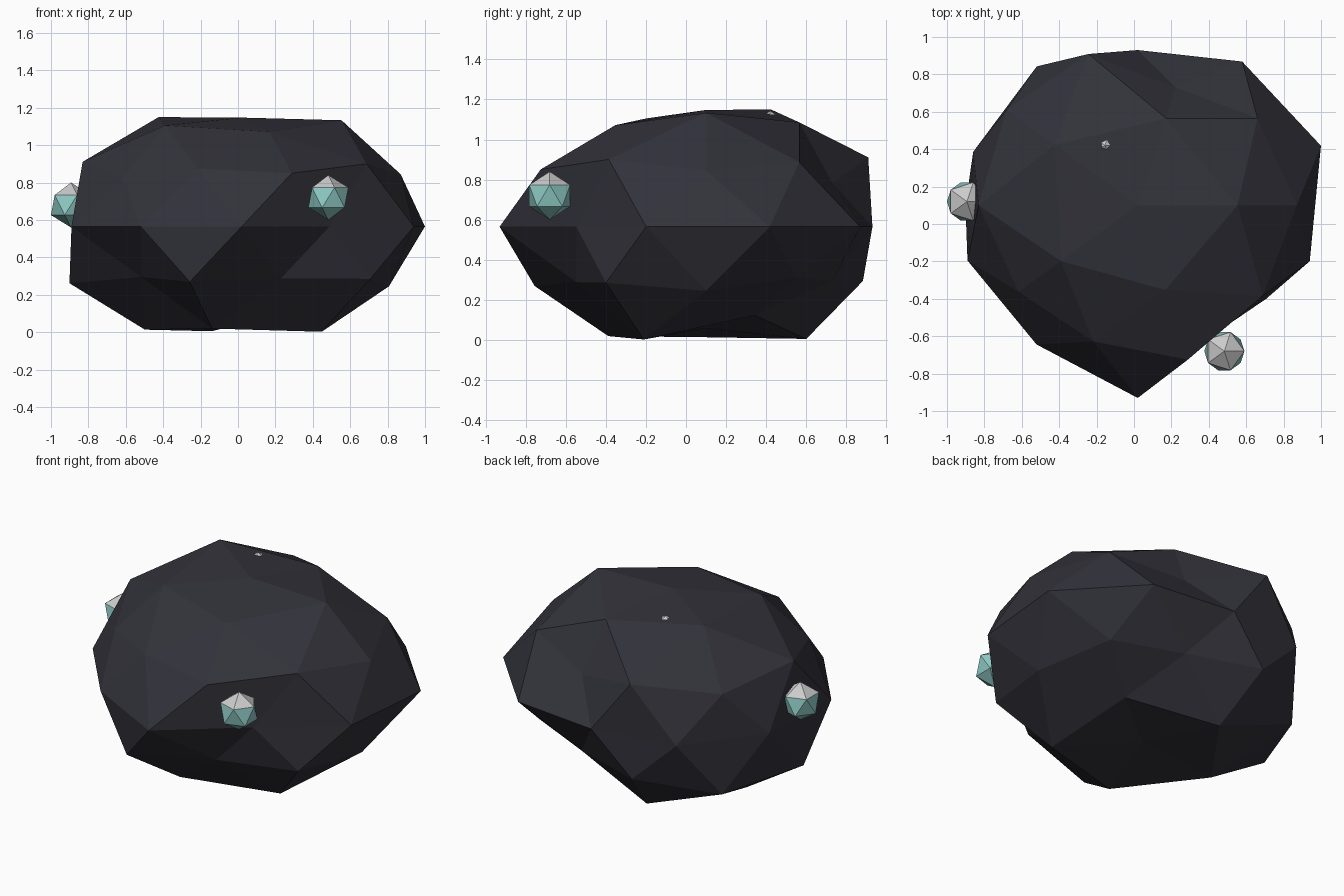
import bpy, math
from mathutils import Vector

if "Cube" in bpy.data.objects:
    bpy.data.objects.remove(bpy.data.objects["Cube"])

def material(name, rgb):
    m = bpy.data.materials.new(name)
    m.diffuse_color = (*rgb, 1)
    m.use_nodes = True
    m.node_tree.nodes["Principled BSDF"].inputs["Base Color"].default_value = m.diffuse_color
    return m

dark_stone = material("dark_stone", (0.032, 0.032, 0.043))
teal_gem = material("teal_gem", (0.27, 0.58, 0.55))
pale_tip = material("pale_tip", (0.55, 0.58, 0.57))

# Distance of each rock corner from the centre, ring by ring from bottom to
# top, each ring counter-clockwise from +x
RADII = [
    0.77,
    0.79, 1.00, 0.985, 0.975, 1.005,
    0.925, 0.78, 1.02, 0.78, 0.80,
    0.86, 0.92, 1.03, 1.005, 0.95,
    1.03, 0.95, 0.83, 0.918, 0.925, 0.957, 0.92, 1.03, 0.80, 0.967,
    0.95, 0.74, 0.97, 0.88, 0.97,
    0.93, 1.00, 1.00, 0.90, 0.97,
    1.015, 0.93, 1.045, 0.965, 0.905,
    0.885,
]
CENTRE = Vector((0.02, 0.10, 0.565))
SQUASH = 0.658

def ring_order(v):
    angle = (math.atan2(v.co.y, v.co.x) + 0.05) % math.tau
    return (round(v.co.z, 1), angle)

# Rock: low-poly ball with uneven corners, squashed in height
bpy.ops.mesh.primitive_ico_sphere_add(subdivisions=2, radius=1)
rock = bpy.context.object
rock.name = "rock"
for v, r in zip(sorted(rock.data.vertices, key=ring_order), RADII):
    p = v.co.normalized() * r
    v.co = CENTRE + Vector((p.x, p.y, p.z * SQUASH))
rock.data.materials.append(dark_stone)

# Gems: small icosahedra set into the rock surface, with pale upper facets
GEMS = {
    "front_gem": (0.483, -0.68, 0.72),
    "left_gem": (-0.893, 0.12, 0.68),
    "top_gem": (-0.155, 0.42, 1.023),
}
for name, place in GEMS.items():
    bpy.ops.mesh.primitive_ico_sphere_add(subdivisions=1, radius=0.12, location=place)
    gem = bpy.context.object
    gem.name = name
    gem.data.materials.append(teal_gem)
    gem.data.materials.append(pale_tip)
    for f in gem.data.polygons:
        f.material_index = 1 if f.normal.z > 0.5 else 0
